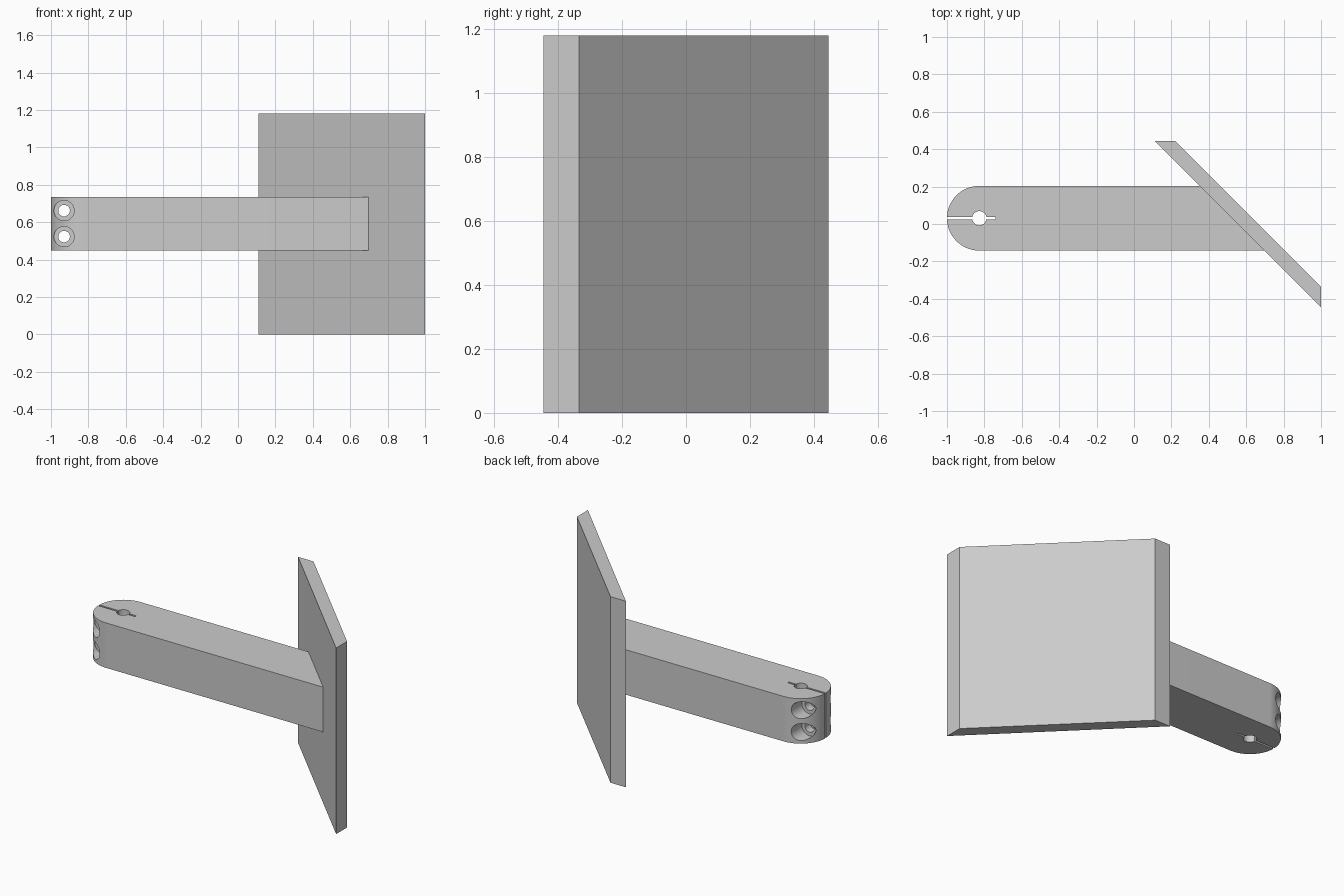
import bpy, math
from mathutils import Vector

cube = bpy.data.objects.get("Cube")
if cube:
    bpy.data.objects.remove(cube, do_unlink=True)

GREY = (0.6, 0.6, 0.6, 1)
grey = bpy.data.materials.new("plain_grey")
grey.use_nodes = True
grey.diffuse_color = GREY
grey.node_tree.nodes["Principled BSDF"].inputs["Base Color"].default_value = GREY


def prism(name, outline, z0, z1):
    """Extrude a counter-clockwise outline between two heights."""
    n = len(outline)
    verts = [(x, y, z) for z in (z0, z1) for x, y in outline]
    faces = [list(range(n))[::-1], list(range(n, 2 * n))]
    faces += [(i, (i + 1) % n, n + (i + 1) % n, n + i) for i in range(n)]
    mesh = bpy.data.meshes.new(name)
    mesh.from_pydata(verts, [], faces)
    mesh.materials.append(grey)
    obj = bpy.data.objects.new(name, mesh)
    bpy.context.collection.objects.link(obj)
    return obj


def cylinder(name, radius, start, end):
    start, end = Vector(start), Vector(end)
    axis = end - start
    bpy.ops.mesh.primitive_cylinder_add(
        vertices=48, radius=radius, depth=axis.length, location=(start + end) / 2,
        rotation=axis.to_track_quat("Z", "Y").to_euler())
    obj = bpy.context.object
    obj.name = name
    obj.data.materials.append(grey)
    return obj


def cut(target, cutter):
    mod = target.modifiers.new(cutter.name, "BOOLEAN")
    mod.operation, mod.solver, mod.object = "DIFFERENCE", "EXACT", cutter
    bpy.context.view_layer.objects.active = target
    bpy.ops.object.modifier_apply(modifier=mod.name)
    bpy.data.objects.remove(cutter, do_unlink=True)


# Slanted plate with ends trimmed square to the axes
prism("slanted_plate", [(0.11, 0.445), (1, -0.445), (1, -0.335), (0.218, 0.445)], 0, 1.18)

# Clamp arm: rounded at one end, mitred against the plate at the other
R, CY, Z0, Z1 = 0.173, 0.031, 0.45, 0.735
CX = R - 1
plate_line = 0.555
outline = [(plate_line - CY + R, CY - R), (plate_line - CY - R, CY + R)]
for i in range(49):
    a = math.pi / 2 + math.pi * i / 48
    outline.append((CX + R * math.cos(a), CY + R * math.sin(a)))
arm = prism("clamp_arm", outline, Z0, Z1)

# Pin hole and the clamping slot through it
cut(arm, cylinder("pin_hole", 0.038, (CX, CY, 0.3), (CX, CY, 0.9)))
w = 0.006
cut(arm, prism("clamp_slot", [(-1.1, CY - w), (-0.74, CY - w), (-0.74, CY + w), (-1.1, CY + w)], 0.3, 0.9))

# Two clamp screw holes, counterbored from both sides
SX, FLOOR = -0.93, 0.06
for z in (0.523, 0.662):
    cut(arm, cylinder("screw_hole", 0.031, (SX, CY - 0.3, z), (SX, CY + 0.3, z)))
    for side in (-1, 1):
        cut(arm, cylinder("counterbore", 0.054, (SX, CY + side * FLOOR, z), (SX, CY + side * 0.3, z)))

# Smooth the round surfaces, keep the edges sharp
bpy.ops.object.select_all(action="DESELECT")
arm.select_set(True)
bpy.context.view_layer.objects.active = arm
bpy.ops.object.shade_smooth_by_angle(angle=math.radians(30))
